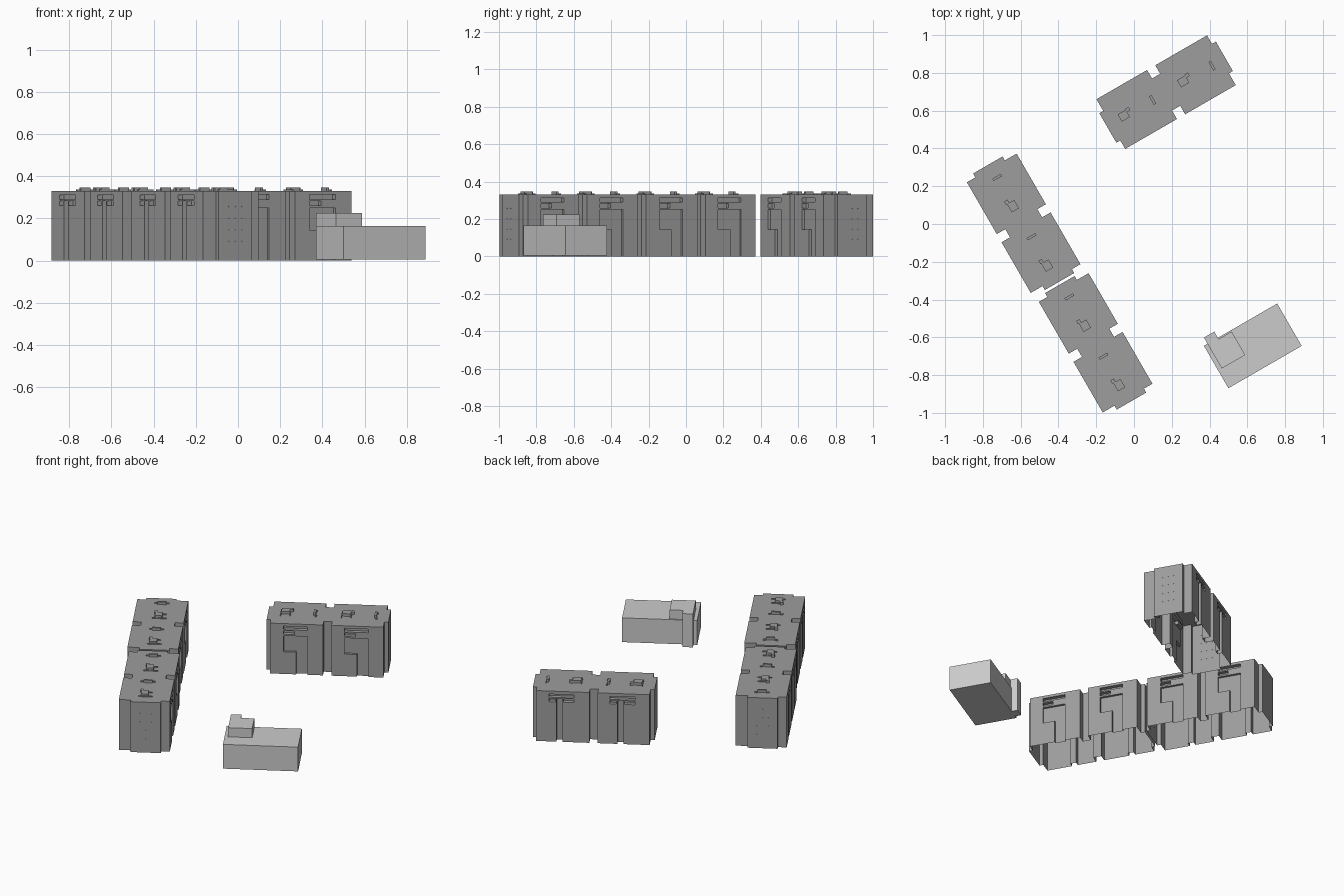
import bpy, bmesh
from math import radians
from mathutils import Matrix, Vector

if "Cube" in bpy.data.objects:
    bpy.data.objects.remove(bpy.data.objects["Cube"])

H = 0.33            # roof height of the tall blocks
HX, HY = 0.338, 0.152   # half length and half depth of the slab
E = 0.362           # reach of the end bays
UNITS = (-0.1815, 0.1815)  # centres of the two stairwell units


def grey(name, v):
    m = bpy.data.materials.new(name)
    m.diffuse_color = (v, v, v, 1)
    m.use_nodes = True
    m.node_tree.nodes["Principled BSDF"].inputs["Base Color"].default_value = m.diffuse_color
    return m


dark, light = grey("dark_grey", 0.34), grey("mid_grey", 0.66)


def prism(bm, pts, offset):
    """Closed prism from a flat loop of 3D points."""
    a = [bm.verts.new(p) for p in pts]
    b = [bm.verts.new(Vector(p) + Vector(offset)) for p in pts]
    n = len(pts)
    bm.faces.new(a)
    bm.faces.new(b[::-1])
    for i in range(n):
        bm.faces.new((a[i], b[i], b[(i + 1) % n], a[(i + 1) % n]))


def box(bm, x0, x1, y0, y1, z0, z1):
    prism(bm, [(x0, y0, z0), (x1, y0, z0), (x1, y1, z0), (x0, y1, z0)], (0, 0, z1 - z0))


def to_object(bm, name, mat=None):
    bmesh.ops.recalc_face_normals(bm, faces=bm.faces)
    me = bpy.data.meshes.new(name)
    bm.to_mesh(me)
    bm.free()
    if mat:
        me.materials.append(mat)
    ob = bpy.data.objects.new(name, me)
    bpy.context.collection.objects.link(ob)
    return ob


# Block outline: half of it, then repeated by a half turn
half = [(-0.0215, -HY + 0.052), (0.0285, -HY + 0.052), (0.0285, -HY), (HX, -HY), (HX, -0.08),
        (E, -0.08), (E, 0.1), (HX, 0.1), (HX, HY), (0.0215, HY)]
outline = half + [(-x, -y) for x, y in half]
bm = bmesh.new()
prism(bm, [(x, y, 0) for x, y in outline], (0, 0, H))
shell = to_object(bm, "apartment_shell")

# Facade recesses
bm = bmesh.new()
for c in UNITS:
    f, b = -HY, HY
    # entrance side: stepped recess and two balcony slots
    prof = [(0.0, -0.05), (0.067, -0.05), (0.067, 0.25), (-0.075, 0.25), (-0.075, 0.145), (0.0, 0.145)]
    prism(bm, [(c + x, f - 0.02, z) for x, z in prof], (0, 0.035, 0))
    box(bm, c - 0.075, c + 0.067, f - 0.02, f + 0.025, 0.29, 0.313)
    box(bm, c - 0.075, c - 0.01, f - 0.02, f + 0.025, 0.26, 0.282)
    # rear side: slots over a full-height groove
    box(bm, c - 0.07, c + 0.08, b - 0.025, b + 0.02, 0.29, 0.31)
    box(bm, c + 0.042, c + 0.08, b - 0.025, b + 0.02, 0.26, 0.282)
    box(bm, c - 0.07, c - 0.006, b - 0.025, b + 0.02, 0.26, 0.282)
    box(bm, c + 0.0, c + 0.036, b - 0.03, b + 0.02, -0.05, 0.284)
# tiny vents in the end walls
for s in (-1, 1):
    for row in range(4):
        for y in (-0.025, 0.01, 0.045):
            z = 0.09 + row * 0.055
            x0, x1 = sorted((s * (E - 0.003), s * (E + 0.02)))
            box(bm, x0, x1, s * y - 0.0015, s * y + 0.0015, z, z + 0.003)
cutter = to_object(bm, "facade_cutter")
cutter.hide_render = True

mod = shell.modifiers.new("recesses", 'BOOLEAN')
mod.operation = 'DIFFERENCE'
mod.solver = 'EXACT'
mod.object = cutter
dg = bpy.context.evaluated_depsgraph_get()
bm = bmesh.new()
bm.from_mesh(shell.evaluated_get(dg).to_mesh())
bpy.data.objects.remove(shell)
bpy.data.objects.remove(cutter)
# the shell is open underneath
bmesh.ops.delete(bm, geom=[g for g in bm.faces if all(v.co.z < 0.001 for v in g.verts)],
                 context='FACES')
block_mesh = bpy.data.meshes.new("apartment_block")
bm.to_mesh(block_mesh)
bm.free()
block_mesh.materials.clear()
block_mesh.materials.append(dark)

# Roof: stair head with wing walls, flue and a jogged vent wall per unit
bm = bmesh.new()
T = 0.347
for c in UNITS:
    h = c - 0.08
    box(bm, h - 0.026, h - 0.02, -0.045, 0.04, H - 0.005, H + 0.006)
    box(bm, h - 0.02, h + 0.03, -0.018, 0.026, H - 0.005, T)
    box(bm, h + 0.03, h + 0.036, -0.04, 0.012, H - 0.005, H + 0.006)
    box(bm, h + 0.03, h + 0.05, 0.012, 0.032, H - 0.005, T)
    v = c + 0.098
    box(bm, v - 0.006, v + 0.008, -0.026, 0.026, H - 0.005, T)
    for s in (-1, 1):
        box(bm, v + 0.004, v + 0.014, min(s * 0.026, s * 0.044), max(s * 0.026, s * 0.044),
            H - 0.005, H + 0.006)
roof = to_object(bm, "roof_structures", dark)
roof_mesh = roof.data
bpy.data.objects.remove(roof)

# Three copies placed around the yard
for name, x, y, ang in (("back", 0.170, 0.698, 30), ("left", -0.584, 0.004, 120),
                        ("front", -0.203, -0.629, 120)):
    m = Matrix.Translation((x, y, 0)) @ Matrix.Rotation(radians(ang), 4, 'Z')
    for part, me in (("apartment_block", block_mesh), ("roof_structures", roof_mesh)):
        ob = bpy.data.objects.new(name + "_" + part, me)
        bpy.context.collection.objects.link(ob)
        ob.matrix_world = m

# Low service building with its L-shaped tower
turn = Matrix.Translation((0.003, -0.005, 0)) @ Matrix.Rotation(radians(30), 4, 'Z')
bm = bmesh.new()
box(bm, -0.002, 0.446, -0.997, -0.738, 0.006, 0.165)
hall = to_object(bm, "low_hall", light)
hall.matrix_world = turn
bm = bmesh.new()
tower = [(0.02, -0.889), (0.163, -0.889), (0.163, -0.746), (0.083, -0.746), (0.083, -0.70), (0.02, -0.70)]
prism(bm, [(x, y, 0.165) for x, y in tower], (0, 0, 0.06))
top = to_object(bm, "hall_upper_storey", light)
top.matrix_world = turn
bm = bmesh.new()
box(bm, 0.02, 0.083, -0.738, -0.70, 0.006, 0.165)
porch = to_object(bm, "hall_stair_tower", light)
porch.matrix_world = turn
